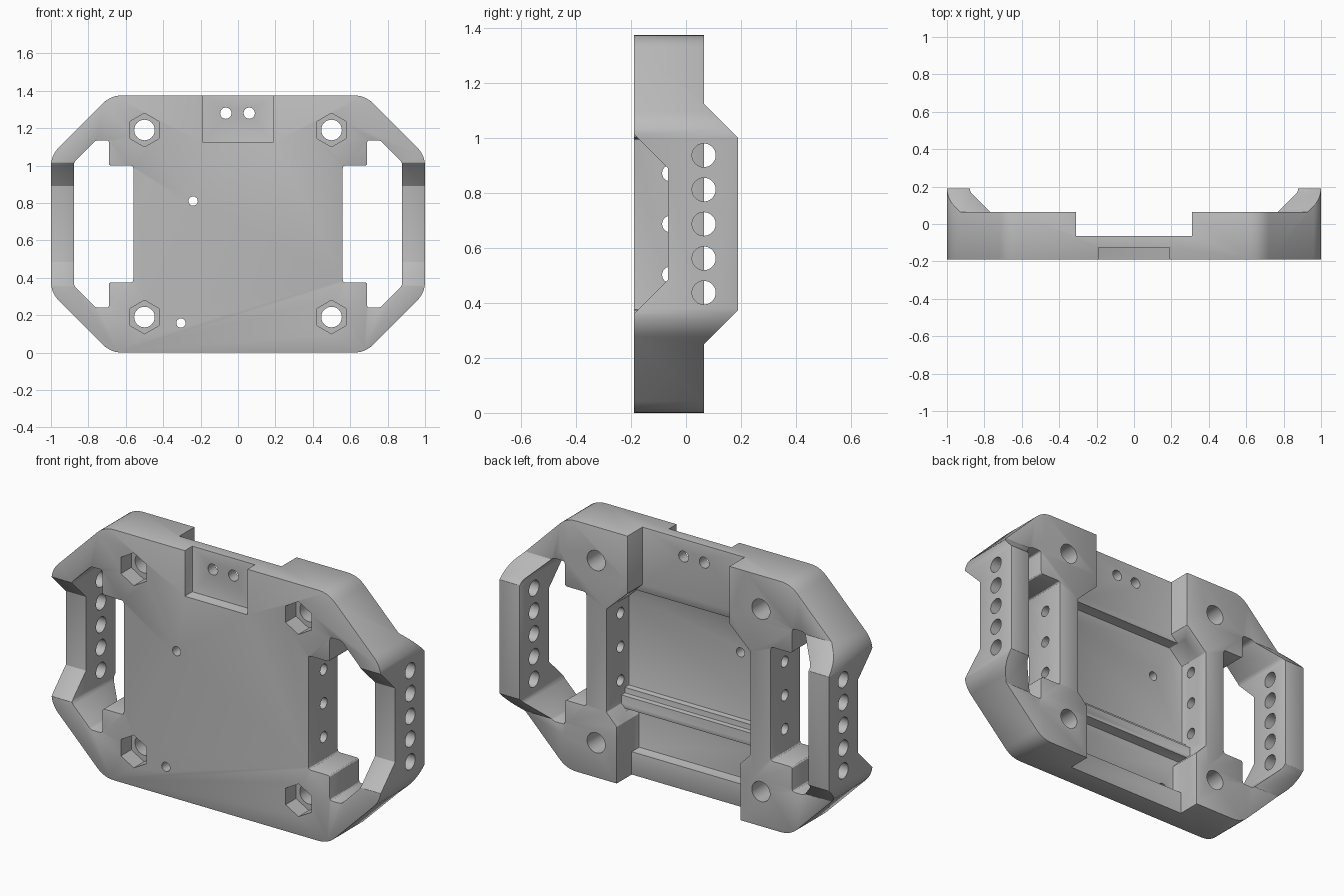
import bpy, bmesh, math
from mathutils import Vector

old = bpy.data.objects.get("Cube")
if old:
    bpy.data.objects.remove(old)

grey = bpy.data.materials.new("plain grey")
grey.use_nodes = True
grey.diffuse_color = (0.5, 0.5, 0.5, 1)
grey.node_tree.nodes["Principled BSDF"].inputs["Base Color"].default_value = (0.5, 0.5, 0.5, 1)


def prism(name, pts, axis, lo, hi):
    """Extrude a closed profile along x (points are y, z) or y (points are x, z)."""
    bm = bmesh.new()
    place = (lambda p: (lo, p[0], p[1])) if axis == "x" else (lambda p: (p[0], lo, p[1]))
    face = bm.faces.new([bm.verts.new(place(p)) for p in pts])
    out = bmesh.ops.extrude_face_region(bm, geom=[face])
    shift = Vector((hi - lo, 0, 0) if axis == "x" else (0, hi - lo, 0))
    bmesh.ops.translate(bm, vec=shift, verts=[v for v in out["geom"] if isinstance(v, bmesh.types.BMVert)])
    bmesh.ops.recalc_face_normals(bm, faces=bm.faces)
    mesh = bpy.data.meshes.new(name)
    bm.to_mesh(mesh)
    bm.free()
    mesh.materials.append(grey)
    obj = bpy.data.objects.new(name, mesh)
    bpy.context.collection.objects.link(obj)
    return obj


def apply(obj, mod):
    bpy.context.view_layer.objects.active = obj
    bpy.ops.object.modifier_apply(modifier=mod.name)


def cut(pts, axis, lo, hi):
    tool = prism("cutter", pts, axis, lo, hi)
    mod = frame.modifiers.new("cut", "BOOLEAN")
    mod.operation, mod.solver, mod.object = "DIFFERENCE", "EXACT", tool
    apply(frame, mod)
    bpy.data.objects.remove(tool)


def ring(u, w, r, n=32, turn=0.0):
    return [(u + r * math.cos(turn + math.tau * i / n), w + r * math.sin(turn + math.tau * i / n))
            for i in range(n)]


def both(half):
    """Mirror an open half profile across x = 0."""
    return half + [(-x, z) for x, z in reversed(half)]


def rect(a, b, c, d):
    return [(a, c), (b, c), (b, d), (a, d)]


def rounded(pts, r, steps=6):
    """Round each corner of a closed profile with a quadratic blend."""
    out = []
    for i, p in enumerate(pts):
        p = Vector(p)
        a, b = Vector(pts[i - 1]), Vector(pts[(i + 1) % len(pts)])
        a = p + (a - p).normalized() * r
        b = p + (b - p).normalized() * r
        for k in range(steps + 1):
            t = k / steps
            out.append(tuple(a * (1 - t) ** 2 + p * 2 * t * (1 - t) + b * t * t))
    return out


H, MID, FRONT, BACK, DECK = 1.375, 0.6875, -0.19, 0.19, 0.065

# Octagonal body
outline = both([(0.68, 0), (1, 0.32), (1, H - 0.32), (0.68, H)])
frame = prism("mounting_frame", rounded(outline, 0.06), "y", FRONT, BACK)

# Lower deck between the raised grips, and the sloped grip ends
cut(rect(-0.72, 0.72, -0.1, 1.5), "y", DECK, 0.3)
for flip in (1, -1):
    z = lambda h: MID + flip * h
    cut([(DECK, z(0.8)), (DECK, z(0.4375)), (0.24, z(0.2625)), (0.3, z(0.8))], "x", -1.1, 1.1)

# Grip openings and the recess in front of each grip
opening = [(0.56, 0.375), (0.69, 0.375), (0.69, 0.24), (0.76, 0.24), (0.877, 0.357)]
opening += [(x, 2 * MID - z) for x, z in reversed(opening)]
recess = [(-0.25, 0.3), (-0.065, 0.485), (-0.065, 0.89), (-0.25, 1.075)]
for s in (1, -1):
    cut([(s * x, z) for x, z in rounded(opening, 0.015, 3)], "y", -0.3, 0.3)
    cut(recess, "x", *sorted((s * 0.72, s * 1.1)))

# Rear bay with its deeper pockets and stepped rib
cut(both([(0.375, -0.1), (0.375, 0.31), (0.4375, 0.375), (0.4375, 0.94), (0.31, 1.06), (0.31, 1.5)]),
    "y", -0.065, 0.3)
cut(both([(0.4375, 0.45), (0.4375, 0.94), (0.353, 1.02)]), "y", -0.13, 0)
cut(rect(-0.4375, 0.4375, 0.42, 0.5), "y", -0.095, 0)
cut(both([(0.375, 0.125), (0.375, 0.31), (0.415, 0.352)]), "y", -0.13, 0)

# Front label recess
cut(rect(-0.19, 0.19, 1.125, 1.5), "y", -0.3, -0.125)

# Softened edges
soft = frame.modifiers.new("soft", "BEVEL")
soft.width, soft.segments = 0.008, 2
soft.limit_method, soft.angle_limit = "ANGLE", math.radians(35)
apply(frame, soft)

# Bolt holes with hexagonal nut seats
for x in (-0.5, 0.5):
    for z in (0.19, 1.19):
        cut(ring(x, z, 0.055), "y", -0.3, 0.3)
        cut(ring(x, z, 0.09, 6, math.pi / 6), "y", -0.3, -0.1)

# Small holes through the plate
for x, z, r in ((-0.065, 1.28, 0.03), (0.06, 1.28, 0.03), (-0.24, 0.81, 0.025), (-0.305, 0.158, 0.025)):
    cut(ring(x, z, r, 24), "y", -0.3, 0.3)

# Cross holes in the grips and the inner rails
for s in (1, -1):
    for i in range(-2, 3):
        cut(ring(DECK, MID + 0.125 * i, 0.043), "x", *sorted((s * 0.8, s * 1.1)))
    for i in (-1, 0, 1):
        cut(ring(-0.057, MID + 0.185 * i, 0.03, 24), "x", *sorted((s * 0.41, s * 0.62)))

# Shading
bpy.ops.object.select_all(action="DESELECT")
frame.select_set(True)
bpy.context.view_layer.objects.active = frame
bpy.ops.object.shade_smooth_by_angle(angle=math.radians(30))
